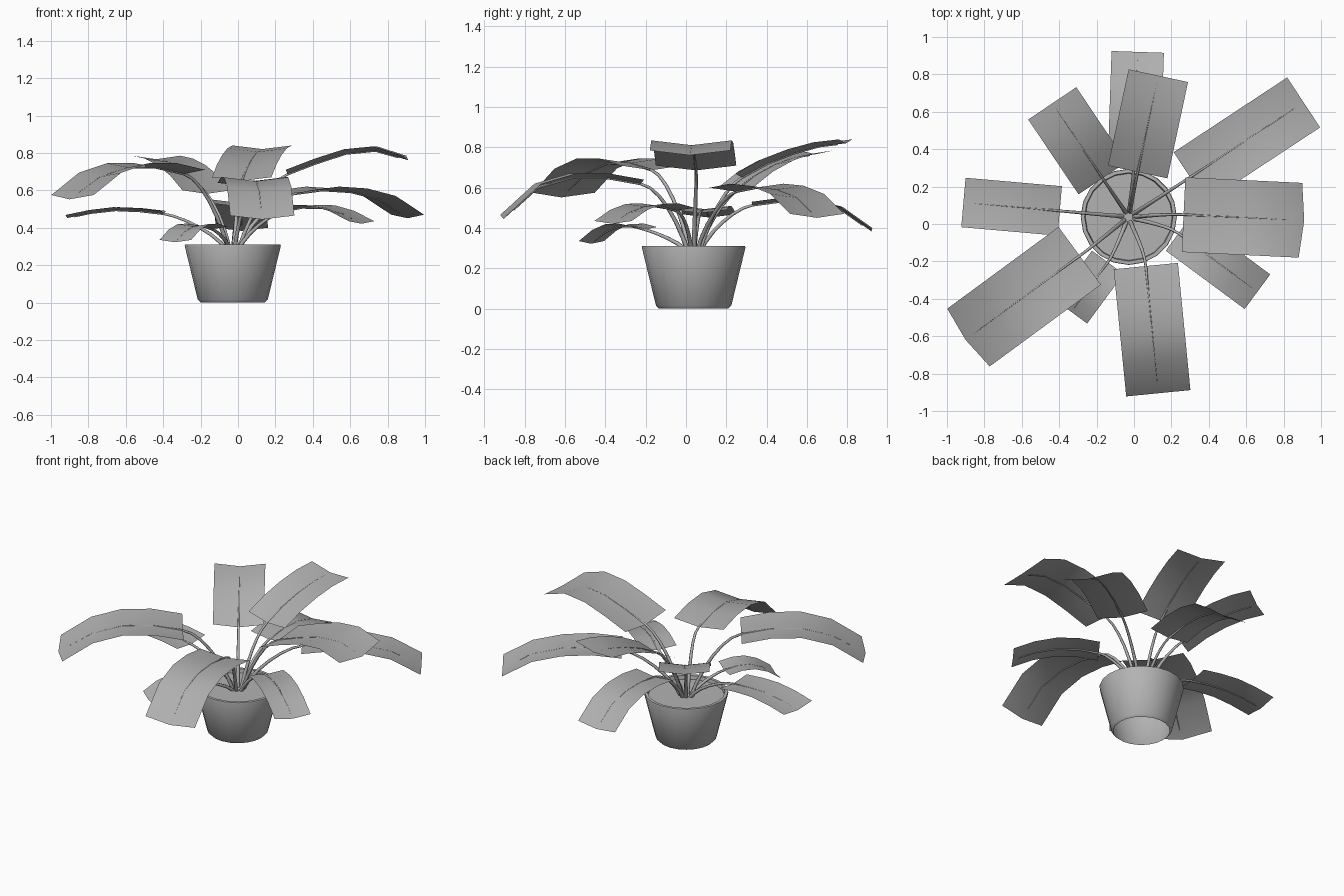
import bpy, math
from mathutils import Vector

if "Cube" in bpy.data.objects:
    bpy.data.objects.remove(bpy.data.objects["Cube"])

POT = Vector((-0.028, 0.038, 0))


def grey(name, v):
    m = bpy.data.materials.new(name)
    m.diffuse_color = (v, v, v, 1)
    m.use_nodes = True
    m.node_tree.nodes["Principled BSDF"].inputs["Base Color"].default_value = m.diffuse_color
    return m


PLANT = grey("plant_grey", 0.43)
CLAY = grey("pot_grey", 0.45)


def mesh_object(name, verts, faces, mat, angle=35):
    me = bpy.data.meshes.new(name)
    me.from_pydata(verts, [], faces)
    me.update()
    me.materials.append(mat)
    ob = bpy.data.objects.new(name, me)
    bpy.context.collection.objects.link(ob)
    bpy.ops.object.select_all(action='DESELECT')
    ob.select_set(True)
    bpy.context.view_layer.objects.active = ob
    bpy.ops.object.shade_smooth_by_angle(angle=math.radians(angle))
    return ob


def lathe(name, profile, mat, n=20):
    verts, faces = [], []
    for r, z in profile:
        for i in range(n):
            a = 2 * math.pi * i / n
            verts.append(POT + Vector((r * math.cos(a), r * math.sin(a), z)))
    for k in range(len(profile) - 1):
        for i in range(n):
            j = (i + 1) % n
            faces.append((k * n + i, k * n + j, (k + 1) * n + j, (k + 1) * n + i))
    # Close the last ring, the first one stays open
    m = (len(profile) - 1) * n
    faces.append(tuple(range(m, m + n)))
    return mesh_object(name, verts, faces, mat)


# Tapered pot, open underneath, with a thin rim and the soil closing the top
lathe("pot", [(0.172, 0), (0.187, 0.015), (0.257, 0.303), (0.255, 0.31),
              (0.236, 0.31), (0.232, 0.286)], CLAY)


def bezier(p0, p1, p2, p3, t):
    u = 1 - t
    return p0 * u**3 + p1 * 3 * u * u * t + p2 * 3 * u * t * t + p3 * t**3


def leaf(i, start, end, width, heights):
    s, e = Vector((*start, 0)), Vector((*end, 0))
    d = (e - s).normalized()
    side = Vector((-d.y, d.x, 0)) * width / 2
    fold = Vector((0, 0, 0.06 * width))
    n = len(heights) - 1
    verts, faces, rib = [], [], []
    # Folded blade: two strips meeting at a lowered midrib
    for k, z in enumerate(heights):
        p = s.lerp(e, k / n) + Vector((0, 0, z))
        mid = p - fold
        if k == n and width > 0.37:
            mid = mid + d * 0.02
        rib.append(mid)
        verts += [p + side, mid, p - side]
    for k in range(n):
        a = 3 * k
        faces += [(a + 1, a, a + 3, a + 4), (a + 2, a + 1, a + 4, a + 5)]
    for f in range(len(faces)):
        faces[f] = faces[f][::-1]
    mesh_object(f"leaf_blade_{i}", verts, faces, PLANT)

    # Stem arching out of the soil and running on as the midrib
    tip = rib[0]
    out = (tip - POT)
    out.z = 0
    out.normalize()
    base = POT + out * 0.025 + Vector((0, 0, 0.27))
    reach = (tip - base).length
    c1 = base + out * 0.13 * reach + Vector((0, 0, 0.48 * (tip.z - base.z)))
    c2 = tip - (rib[1] - rib[0]).normalized() * 0.22 * reach
    pts = [bezier(base, c1, c2, tip, t / 6) for t in range(7)]
    pts += rib[1:-1] + [rib[-2].lerp(rib[-1], 0.7)]
    cu = bpy.data.curves.new(f"leaf_stem_{i}", 'CURVE')
    cu.dimensions = '3D'
    cu.bevel_depth = 0.012
    cu.bevel_resolution = 1
    cu.use_fill_caps = True
    cu.materials.append(PLANT)
    sp = cu.splines.new('POLY')
    sp.points.add(len(pts) - 1)
    for k, p in enumerate(pts):
        drop = 0.002 if k > 6 else 0
        sp.points[k].co = (p.x, p.y, p.z - drop, 1)
        sp.points[k].radius = 1 - 0.4 * k / 6 if k < 7 else 0.4 - 0.06 * (k - 7)
    bpy.context.collection.objects.link(bpy.data.objects.new(f"leaf_stem_{i}", cu))


# Leaves: inner end, outer end, width, heights along the blade
LEAVES = [
    ((0.30, 0.25), (0.907, 0.65), 0.32, (0.60, 0.62, 0.61, 0.57, 0.47)),
    ((0.02, 0.278), (0.13, 0.793), 0.325, (0.67, 0.74, 0.79, 0.825, 0.84)),
    ((0.265, 0.05), (0.89, 0.02), 0.40, (0.71, 0.77, 0.82, 0.835, 0.785)),
    ((-0.168, 0.245), (-0.437, 0.645), 0.31, (0.60, 0.68, 0.735, 0.77, 0.785)),
    ((0.0, 0.33), (0.02, 0.92), 0.28, (0.53, 0.55, 0.545, 0.505, 0.40)),
    ((-0.397, 0.07), (-0.912, 0.115), 0.265, (0.49, 0.505, 0.51, 0.495, 0.468)),
    ((-0.29, -0.17), (-0.885, -0.607), 0.383, (0.71, 0.745, 0.745, 0.695, 0.575)),
    ((0.063, -0.225), (0.13, -0.905), 0.345, (0.64, 0.67, 0.67, 0.62, 0.465)),
    ((0.238, -0.05), (0.66, -0.362), 0.23, (0.50, 0.522, 0.52, 0.49, 0.435)),
    ((-0.14, -0.205), (-0.335, -0.47), 0.21, (0.405, 0.422, 0.42, 0.39, 0.335)),
]
for i, args in enumerate(LEAVES, 1):
    leaf(i, *args)
